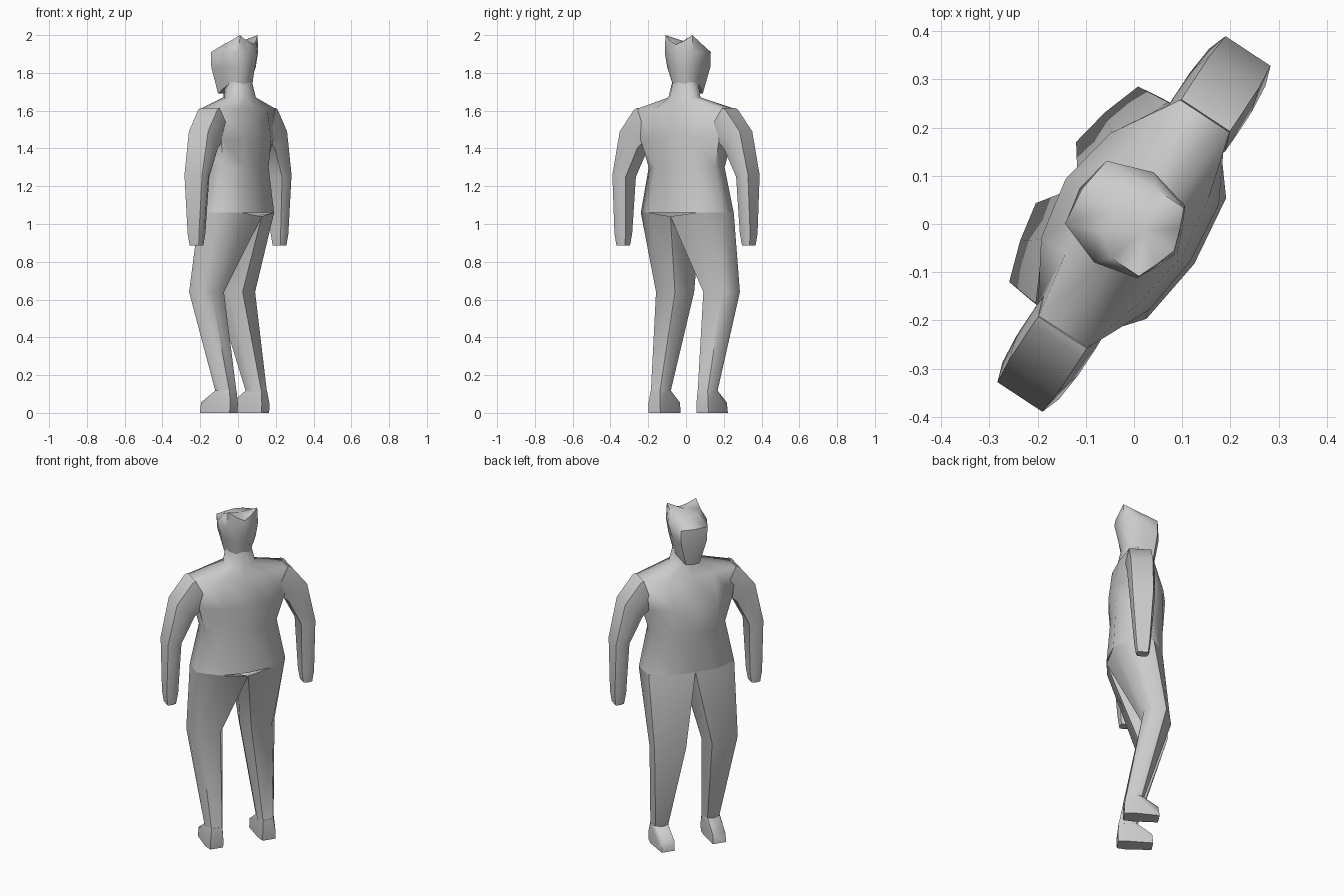
import bpy, bmesh, math

if "Cube" in bpy.data.objects:
    bpy.data.objects.remove(bpy.data.objects["Cube"])

YAW = math.radians(56.6)  # figure is turned; local +y is its front


def finish(name, bm, mirrored=False):
    bmesh.ops.recalc_face_normals(bm, faces=bm.faces)
    me = bpy.data.meshes.new(name)
    bm.to_mesh(me)
    bm.free()
    ob = bpy.data.objects.new(name, me)
    bpy.context.collection.objects.link(ob)
    ob.rotation_euler.z = YAW
    bpy.ops.object.select_all(action='DESELECT')
    ob.select_set(True)
    bpy.context.view_layer.objects.active = ob
    bpy.ops.object.shade_smooth_by_angle(angle=math.radians(55))
    if mirrored:
        mod = ob.modifiers.new("Mirror", 'MIRROR')
        mod.use_clip = False
        mod.use_mirror_merge = False
    return ob


def loft(name, rings, mirrored=False):
    """Skin closed rings of 3D points and fan-cap both ends."""
    bm = bmesh.new()
    loops = [[bm.verts.new(p) for p in r] for r in rings]
    n = len(loops[0])
    for a, b in zip(loops, loops[1:]):
        for i in range(n):
            j = (i + 1) % n
            bm.faces.new((a[i], a[j], b[j], b[i]))
    for ring in (loops[0], loops[-1]):
        c = bm.verts.new([sum(v.co[k] for v in ring) / n for k in range(3)])
        for i in range(n):
            bm.faces.new((ring[i], ring[(i + 1) % n], c))
    return finish(name, bm, mirrored)


def level(z, pts):
    return [(x, y, z) for x, y in pts]


def full(half):
    """Mirror a half ring that starts and ends on the centre line."""
    return half + [(-x, y, z) for x, y, z in reversed(half[1:-1])]


# Torso and neck
hip = [(0, .14), (.13, .14), (.25, .08), (.26, -.04), (.15, -.13), (0, -.15)]
torso = [
    level(1.06, hip),
    level(1.30, [(0, .16), (.12, .145), (.205, .06), (.21, -.04), (.12, -.115), (0, -.13)]),
    level(1.45, [(0, .17), (.13, .145), (.24, .08), (.25, -.06), (.13, -.125), (0, -.14)]),
    level(1.61, [(0, .09), (.13, .085), (.27, .06), (.27, -.06), (.13, -.10), (0, -.12)]),
    level(1.67, [(0, .07), (.05, .06), (.085, .01), (.085, -.04), (.05, -.08), (0, -.09)]),
    level(1.76, [(0, .06), (.04, .055), (.07, .01), (.065, -.03), (.04, -.06), (0, -.07)]),
]
loft("torso", [full(r) for r in torso])

# Head with raised rear crown corners
head = [
    [(0, .11, 1.69), (.04, .10, 1.69), (.07, .03, 1.73), (.065, -.03, 1.74), (.04, -.065, 1.74), (0, -.07, 1.74)],
    level(1.83, [(0, .135), (.075, .12), (.09, .03), (.08, -.06), (.04, -.08), (0, -.09)]),
    level(1.91, [(0, .13), (.078, .12), (.112, .025), (.09, -.068), (.045, -.09), (0, -.108)]),
    [(0, .05, 1.96), (.05, .05, 1.955), (.085, .0, 1.965), (.085, -.068, 2.0), (.045, -.085, 1.97), (0, -.10, 1.95)],
]
loft("head", [full(r) for r in head])

# Arms: outer x, outer z, inner x, inner z, half depth
def arm_ring(xo, zo, xi, zi, d):
    xm, zm = (xo + xi) / 2, (zo + zi) / 2
    return [(xo, d * .8, zo), (xm, d, zm), (xi, d * .7, zi),
            (xi, -d * .7, zi), (xm, -d, zm), (xo, -d * .8, zo)]


loft("arms", [arm_ring(*a) for a in (
    (.27, 1.615, .19, 1.47, .075),
    (.29, 1.605, .22, 1.45, .076),
    (.38, 1.49, .275, 1.40, .076),
    (.43, 1.26, .35, 1.25, .070),
    (.43, .95, .362, .95, .045),
    (.422, .885, .372, .885, .036))], True)

# Legs: pelvis half, knee, ankle
legs = [
    level(1.06, hip[:5]) + [(0, -.15, 1.04), (0, .0, .92)],
    level(.64, [(.076, .194), (.16, .178), (.243, .15), (.25, .093), (.21, .03), (.09, .03), (.05, .10)]),
    level(.11, [(.115, .025), (.15, .032), (.185, .02), (.2, -.02), (.18, -.065), (.12, -.07), (.102, -.03)]),
]
loft("legs", legs, True)

# Feet
bm = bmesh.new()
for p in (level(.12, [(.115, .025), (.185, .02), (.2, -.02), (.18, -.065), (.12, -.07), (.104, -.03)])
          + level(.055, [(.112, .112), (.185, .112)])
          + level(.045, [(.115, -.075), (.19, -.075)])
          + level(0, [(.112, .118), (.188, .118), (.2, -.02), (.19, -.072), (.115, -.072), (.108, -.02)])):
    bm.verts.new(p)
bmesh.ops.convex_hull(bm, input=bm.verts)
finish("feet", bm, True)
